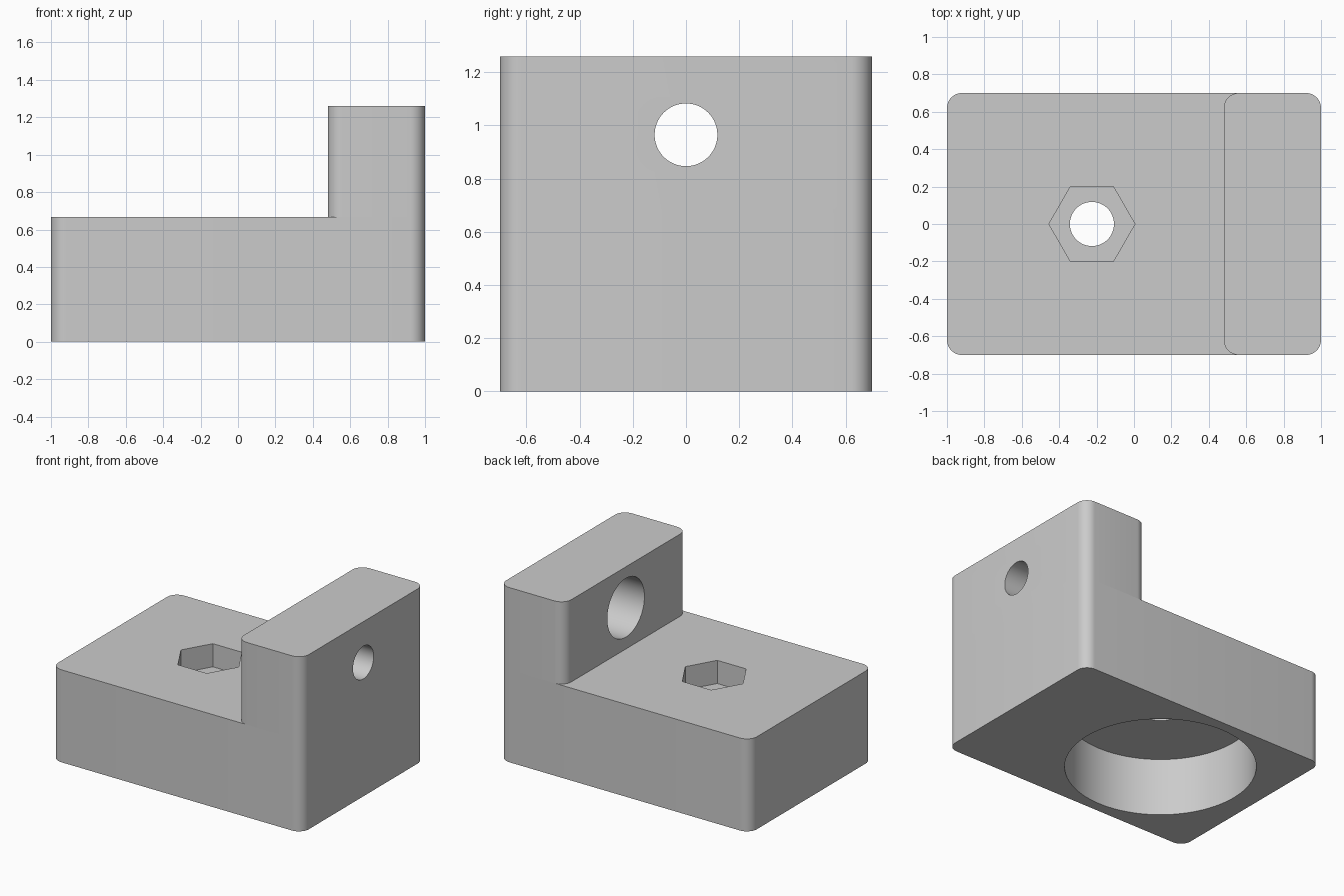
import bpy, bmesh, math
from mathutils import Matrix, Vector

cube = bpy.data.objects.get("Cube")
if cube:
    bpy.data.objects.remove(cube, do_unlink=True)

HALF_Y, BASE_TOP, WALL_TOP, CORNER = 0.7, 0.667, 1.26, 0.08
HOLE_X, HOLE_Z, HOLE_R = -0.225, 0.965, 0.118

grey = bpy.data.materials.new("plain grey")
grey.use_nodes = True
colour = (0.6, 0.6, 0.6, 1)
grey.diffuse_color = colour
grey.node_tree.nodes["Principled BSDF"].inputs["Base Color"].default_value = colour


def make_object(name, bm):
    mesh = bpy.data.meshes.new(name)
    bm.to_mesh(mesh)
    bm.free()
    mesh.materials.append(grey)
    obj = bpy.data.objects.new(name, mesh)
    bpy.context.collection.objects.link(obj)
    return obj


def rounded_block(name, x0, x1, z0, z1):
    """Box with its four vertical edges rounded."""
    bm = bmesh.new()
    size = Vector((x1 - x0, 2 * HALF_Y, z1 - z0))
    centre = Vector(((x0 + x1) / 2, 0, (z0 + z1) / 2))
    bmesh.ops.create_cube(bm, size=1, matrix=Matrix.Translation(centre) @ Matrix.Diagonal(size).to_4x4())
    upright = [e for e in bm.edges if abs(e.verts[0].co.z - e.verts[1].co.z) > 0.1]
    bmesh.ops.bevel(bm, geom=upright, offset=CORNER, segments=10, profile=0.5, affect='EDGES')
    return make_object(name, bm)


def cutter(name, radius, start, end, sides=64):
    """Prism running from start to end."""
    start, end = Vector(start), Vector(end)
    axis = end - start
    turn = axis.to_track_quat('Z', 'Y').to_matrix().to_4x4()
    bm = bmesh.new()
    bmesh.ops.create_cone(bm, cap_ends=True, segments=sides, radius1=radius, radius2=radius,
                          depth=axis.length, matrix=Matrix.Translation((start + end) / 2) @ turn)
    return make_object(name, bm)


def combine(target, other, operation):
    mod = target.modifiers.new(other.name, 'BOOLEAN')
    mod.operation, mod.solver, mod.object = operation, 'EXACT', other
    bpy.context.view_layer.objects.active = target
    bpy.ops.object.modifier_apply(modifier=mod.name)
    bpy.data.objects.remove(other, do_unlink=True)


# Base slab with an upright wall at one end
body = rounded_block("bracket_body", -1, 1, 0, BASE_TOP)
combine(body, rounded_block("upright_wall", 0.48, 1, BASE_TOP, WALL_TOP), 'UNION')

# Large bore below, bolt hole and hexagonal nut pocket above
hexagon = cutter("nut_pocket", 0.23, (HOLE_X, 0, 0.5), (HOLE_X, 0, 0.9), 6)
pivot = Matrix.Translation((HOLE_X, 0, 0))
corner = hexagon.data.vertices[0].co
corner_angle = math.atan2(corner.y, corner.x - HOLE_X)
hexagon.data.transform(pivot @ Matrix.Rotation(-corner_angle, 4, 'Z') @ pivot.inverted())
cutters = [
    cutter("large_bore", 0.624, (HOLE_X, 0, -0.2), (HOLE_X, 0, 0.415), 96),
    cutter("bolt_hole", HOLE_R, (HOLE_X, 0, 0.3), (HOLE_X, 0, 0.6)),
    hexagon,
    # Stepped hole through the wall
    cutter("wall_hole", HOLE_R, (0.6, 0, HOLE_Z), (1.2, 0, HOLE_Z)),
    cutter("wall_counterbore", 0.212, (0.3, 0, HOLE_Z), (0.79, 0, HOLE_Z)),
]
for tool in cutters:
    combine(body, tool, 'DIFFERENCE')

# Smooth curved walls, keep real edges sharp
bpy.ops.object.select_all(action='DESELECT')
body.select_set(True)
bpy.context.view_layer.objects.active = body
bpy.ops.object.shade_smooth_by_angle(angle=math.radians(30))
